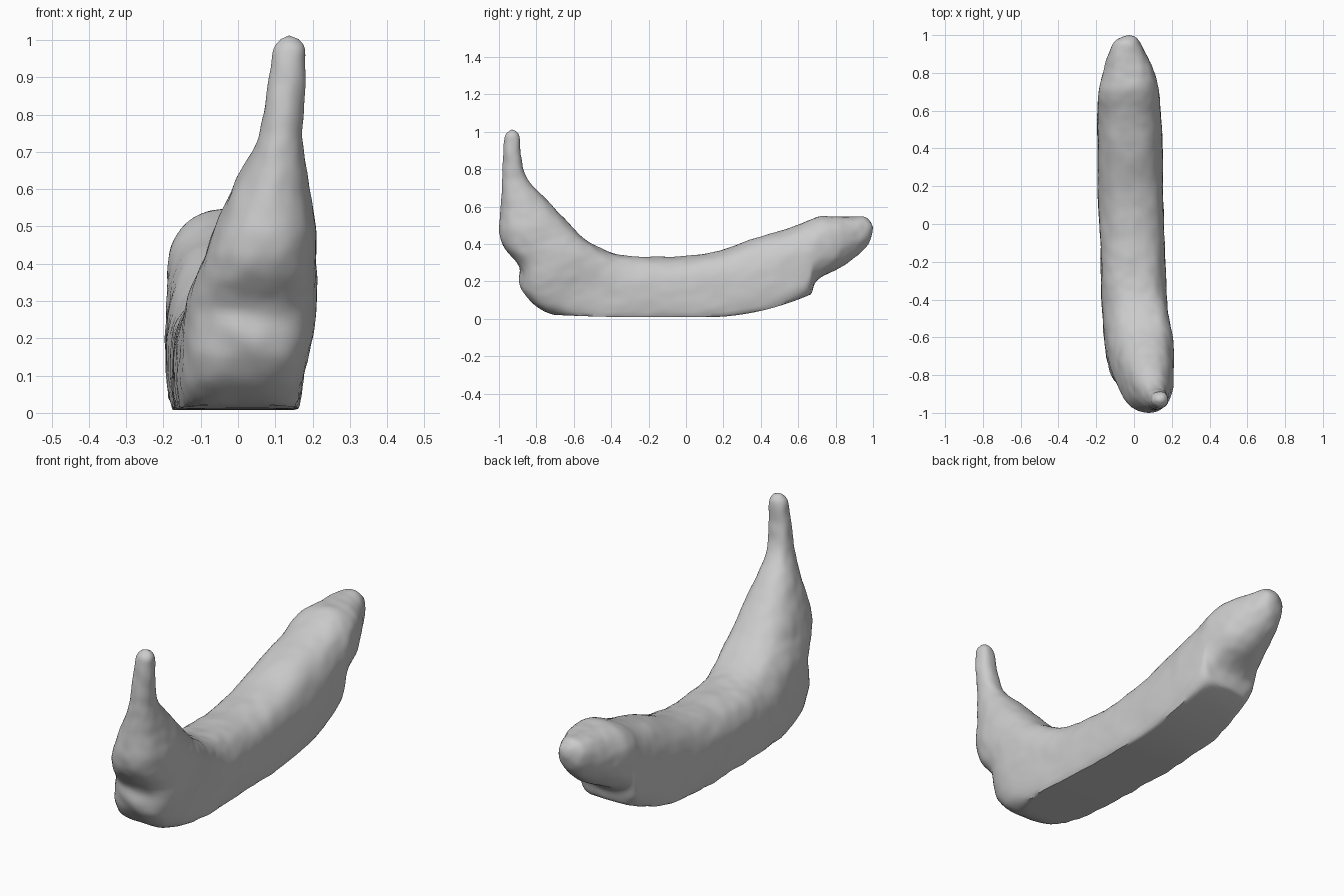
import bpy, bmesh, math
from mathutils import Vector, noise

cube = bpy.data.objects.get("Cube")
if cube:
    bpy.data.objects.remove(cube)

SIDES, STEPS = 80, 8

# Sections from stem to blossom end:
# outer y, outer z, inner y, inner z, centre x, half width, squareness of the outer side
SECTIONS = [
    (-.95, 1.005, -.91, 1.005, .137, .025, 0),
    (-.972, .97, -.89, .97, .137, .043, 0),
    (-.98, .86, -.885, .87, .13, .05, 0),
    (-.985, .72, -.85, .75, .114, .058, 0),
    (-.995, .58, -.77, .66, .092, .095, 0),
    (-.998, .46, -.66, .545, .075, .135, .1),
    (-.965, .37, -.56, .442, .058, .153, .2),
    (-.885, .27, -.46, .378, .042, .168, .3),
    (-.86, .14, -.38, .347, .028, .172, .4),
    (-.755, .04, -.30, .335, .012, .172, .5),
    (-.50, -.03, -.2, .33, 0, .172, .55),
    (-.2, -.04, -.02, .333, -.008, .17, .55),
    (.1, -.035, .15, .357, -.017, .172, .55),
    (.4, .005, .4, .438, -.022, .172, .55),
    (.64, .105, .58, .495, -.025, .167, .5),
    (.695, .2, .70, .542, -.026, .16, .3),
    (.81, .265, .80, .548, -.028, .134, .1),
    (.91, .33, .89, .548, -.035, .099, 0),
    (.973, .40, .955, .545, -.037, .065, 0),
    (.995, .46, .985, .52, -.025, .03, 0),
]


def spline(a, b, c, d, t):
    """Catmull-Rom blend of four sections."""
    return [.5 * (2 * q + (r - p) * t + (2 * p - 5 * q + 4 * r - s) * t * t
                  + (3 * q - p - 3 * r + s) * t ** 3) for p, q, r, s in zip(a, b, c, d)]


def ring_points(s):
    """Closed cross-section: round on the inside, fuller on the outside."""
    oy, oz, iy, iz, cx, hw, square = s
    mid = Vector((cx, (oy + iy) / 2, (oz + iz) / 2))
    axis = Vector((0, (iy - oy) / 2, (iz - oz) / 2))
    for k in range(SIDES):
        a = 2 * math.pi * k / SIDES
        u, v = math.cos(a), math.sin(a)
        n = 2 / (1 - max(0, square)) if v < 0 else 2.4
        r = (abs(u) ** n + abs(v) ** n) ** (-1 / n)
        yield mid + Vector((hw * u * r, 0, 0)) + axis * v * r


def base_height(y):
    """Gently bowed cut along the underside."""
    return .008 + .38 * max(0, y - .1) ** 2 + .05 * min(0, y + .2) ** 2


def finish_point(p):
    """Soft dents, the slanted lump low on the front, and the cut base with its lip."""
    p = p + noise.noise_vector(p * 7) * .005 + noise.noise_vector(p * 19) * .003
    if p.y < -.72:
        ridge = p.z - .21 + .35 * (p.x - .02)
        p.y -= .02 * math.exp(-((p.x - .02) / .08) ** 2 - (ridge / .05) ** 2)
    base = base_height(p.y)
    if p.z < base + .01:
        p.x *= 1.01 + .04 * noise.noise(p * 12)
        p.z = max(p.z, base)
    return p


# Peel skin: loft through the interpolated sections
bm = bmesh.new()
rings = []
last = len(SECTIONS) - 1
for i in range(last):
    four = [SECTIONS[min(max(j, 0), last)] for j in range(i - 1, i + 3)]
    for step in range(STEPS + (i == last - 1)):
        section = spline(*four, step / STEPS)
        rings.append([bm.verts.new(finish_point(p)) for p in ring_points(section)])
for r0, r1 in zip(rings, rings[1:]):
    for k in range(SIDES):
        j = (k + 1) % SIDES
        bm.faces.new((r0[k], r0[j], r1[j], r1[k]))

# Rounded caps at the stem and blossom ends
for ring, tip in ((rings[0], (.137, -.93, 1.012)), (rings[-1], (-.025, 1.0, .49))):
    top = bm.verts.new(tip)
    for k in range(SIDES):
        bm.faces.new((ring[k], ring[(k + 1) % SIDES], top))
bmesh.ops.recalc_face_normals(bm, faces=bm.faces)

mesh = bpy.data.meshes.new("banana")
bm.to_mesh(mesh)
bm.free()
banana = bpy.data.objects.new("banana", mesh)
bpy.context.collection.objects.link(banana)

# Plain grey finish
grey = bpy.data.materials.new("plain grey")
grey.use_nodes = True
grey.diffuse_color = (.6, .6, .6, 1)
grey.node_tree.nodes["Principled BSDF"].inputs["Base Color"].default_value = (.6, .6, .6, 1)
mesh.materials.append(grey)

bpy.context.view_layer.objects.active = banana
banana.select_set(True)
bpy.ops.object.shade_smooth_by_angle(angle=math.radians(40))
